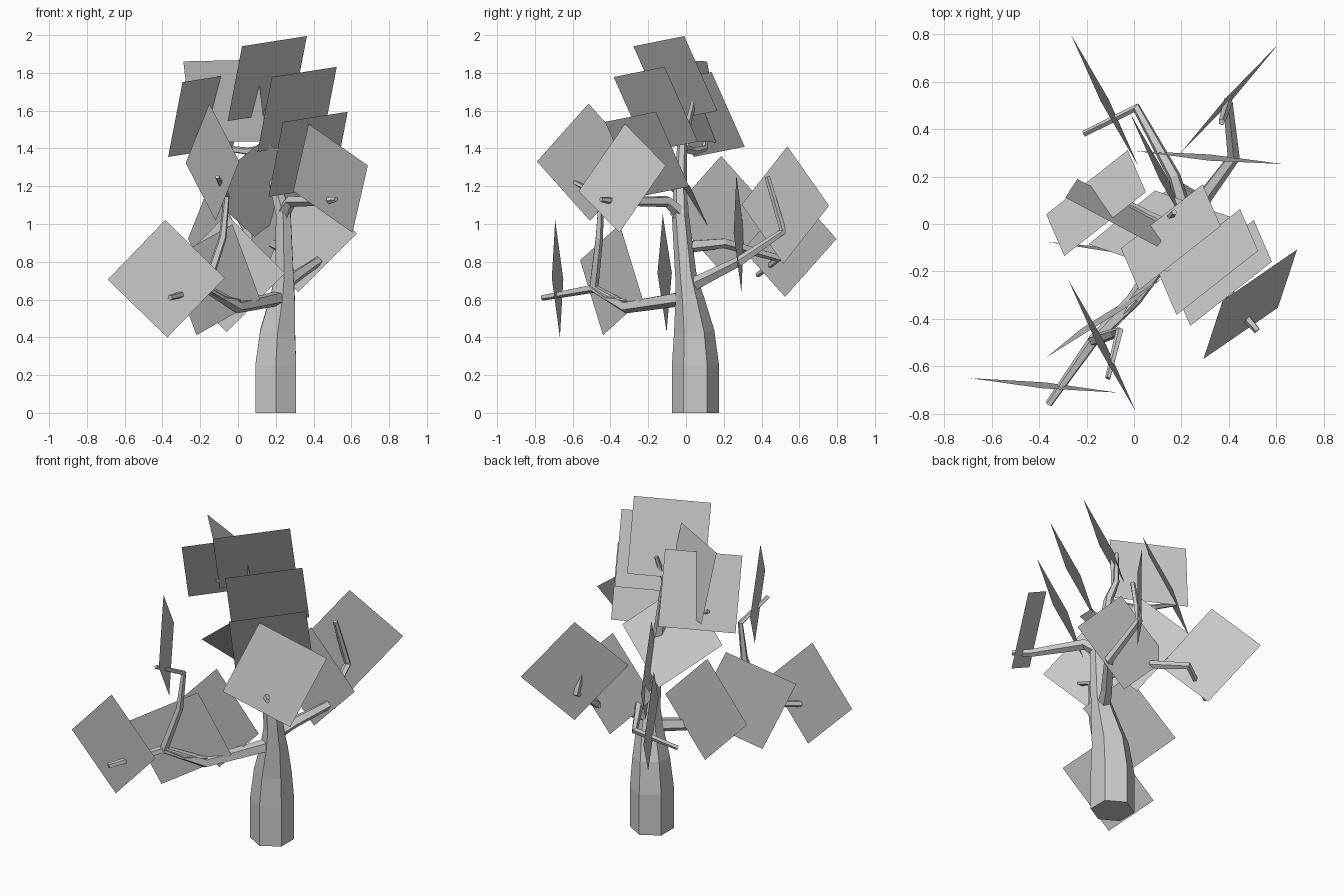
import bpy
import bmesh
from math import tau, cos, sin
from mathutils import Vector

default_cube = bpy.data.objects.get("Cube")
if default_cube:
    bpy.data.objects.remove(default_cube, do_unlink=True)

# One plain grey for bark and leaves
grey = bpy.data.materials.new("plain_grey")
grey.use_nodes = True
colour = (0.6, 0.6, 0.6, 1)
grey.diffuse_color = colour
grey.node_tree.nodes["Principled BSDF"].inputs["Base Color"].default_value = colour

CARD_SIDE = 0.44


def finish(name, bm):
    """Turn a bmesh into a flat shaded object in the scene."""
    mesh = bpy.data.meshes.new(name)
    bm.to_mesh(mesh)
    bm.free()
    mesh.materials.append(grey)
    obj = bpy.data.objects.new(name, mesh)
    bpy.context.collection.objects.link(obj)
    return obj


def limb(name, points, radii, sides=5):
    """Sweep a tapering polygon along a path and cap both ends."""
    points = [Vector(p) for p in points]
    bm = bmesh.new()
    rings = []
    side = Vector((0, 1, 0))
    last = len(points) - 1
    for i, point in enumerate(points):
        along = (points[min(i + 1, last)] - points[max(i - 1, 0)]).normalized()
        side = side - along * side.dot(along)
        if side.length < 0.1:
            side = along.orthogonal()
        side.normalize()
        other = along.cross(side)
        ring = []
        for k in range(sides):
            angle = tau * k / sides
            offset = side * cos(angle) + other * sin(angle)
            ring.append(bm.verts.new(point + offset * radii[i]))
        rings.append(ring)
    for low, high in zip(rings, rings[1:]):
        for k in range(sides):
            n = (k + 1) % sides
            bm.faces.new((low[k], low[n], high[n], high[k]))
    bm.faces.new(rings[0][::-1])
    bm.faces.new(rings[-1])
    bmesh.ops.recalc_face_normals(bm, faces=bm.faces)
    return finish(name, bm)


def taper(name, start, end, points):
    """A branch whose radius shrinks evenly from start to end."""
    last = len(points) - 1
    radii = [start + (end - start) * i / last for i in range(last + 1)]
    return limb(name, points, radii)


def leaf_card(name, centre, across, up):
    """A square leaf card; 'across' and 'up' are its two edge directions."""
    centre = Vector(centre)
    u = Vector(across).normalized()
    v = Vector(up)
    v = (v - u * v.dot(u)).normalized()
    half = CARD_SIDE / 2
    bm = bmesh.new()
    corners = ((-half, -half), (half, -half), (half, half), (-half, half))
    bm.faces.new([bm.verts.new(centre + u * a + v * b) for a, b in corners])
    return finish(name, bm)


def diamond_card(name, centre, level, rise):
    """A leaf card standing on one corner, given by its two diagonals."""
    level = Vector(level).normalized()
    rise = Vector(rise).normalized()
    return leaf_card(name, centre, level + rise, rise - level)


# Trunk, six sided, bending as it climbs to the crown
limb("trunk",
     [(.2, .05, 0), (.2, .05, .25), (.21, .043, .43), (.235, .02, .6), (.245, 0, .72),
      (.24, -.03, 1.05), (.2, -.03, 1.2), (.17, -.02, 1.42)],
     [.125, .125, .107, .077, .057, .045, .035, .026], sides=6)
taper("crown_branch", .026, .012,
      [(.17, -.02, 1.42), (.14, .01, 1.53), (.17, .05, 1.69)])
taper("upper_right_branch", .025, .012,
      [(.17, -.02, 1.4), (.05, .04, 1.385), (-.06, .1, 1.4), (-.23, .11, 1.48)])

# Low branch reaching forward, with its forks
fork = (-.17, -.49, .66)
taper("front_branch", .042, .016,
      [(.23, 0, .61), (0, -.32, .56), fork, (-.36, -.76, .61)])
taper("front_rising_branch", .026, .012,
      [fork, (-.08, -.46, .93), (-.06, -.45, 1.15), (-.11, -.65, 1.25)])
taper("front_inner_twig", .022, .01, [fork, (-.08, -.42, .61), (.01, -.32, .59)])

# Branches to the left and to the back
taper("left_branch", .04, .014,
      [(.24, -.03, 1.06), (.28, -.1, 1.12), (.45, -.37, 1.12), (.52, -.45, 1.13)])
taper("back_left_branch", .04, .015,
      [(.24, .02, .67), (.3, .12, .72), (.42, .28, .8),
       (.395, .515, .96), (.37, .43, 1.25)])
taper("back_right_branch", .035, .014,
      [(.23, 0, .88), (.17, .2, .9), (.01, .49, .82), (-.21, .38, .73)])

# Crown cards that share one slant
for name, centre in (("crown_leaf", (.155, -.056, 1.77)),
                     ("crown_left_leaf", (.313, -.16, 1.607)),
                     ("crown_low_leaf", (.371, -.206, 1.369)),
                     ("crown_right_leaf", (-.16, .088, 1.58))):
    leaf_card(name, centre, (.344, .27, .054), (.071, -.18, .395))

# Cards with their own slant
leaf_card("crown_cross_leaf", (-.07, .047, 1.65), (.39, -.208, .008), (-.01, -.097, .42))
leaf_card("left_leaf", (.49, -.338, 1.242), (.32, .22, -.225), (.073, .24, .362))
leaf_card("middle_leaf", (.115, -.03, 1.19), (.28, .226, -.254), (.335, -.117, .265))
leaf_card("front_inner_leaf", (-.125, -.395, .705), (.337, .21, .19), (-.13, -.11, .4))

# Upright cards balanced on a corner, three of them facing the same way
for name, centre in (("front_high_leaf", (-.135, -.512, 1.327)),
                     ("back_right_leaf", (-.123, .52, .925)),
                     ("back_middle_leaf", (.125, .19, 1.05))):
    diamond_card(name, centre, (.28, -.547, .015), (-.03, -.015, .62))
diamond_card("front_tip_leaf", (-.38, -.68, .71), (.61, -.06, .01), (-.01, -.025, .62))
diamond_card("front_near_leaf", (-.06, -.113, .74), (.61, -.075, 0), (0, -.02, .61))
diamond_card("back_left_leaf", (.318, .28, .95), (.61, -.054, 0), (0, -.026, .61))
diamond_card("back_high_leaf", (.4, .526, 1.1), (.41, .455, -.015), (-.02, .015, .62))
